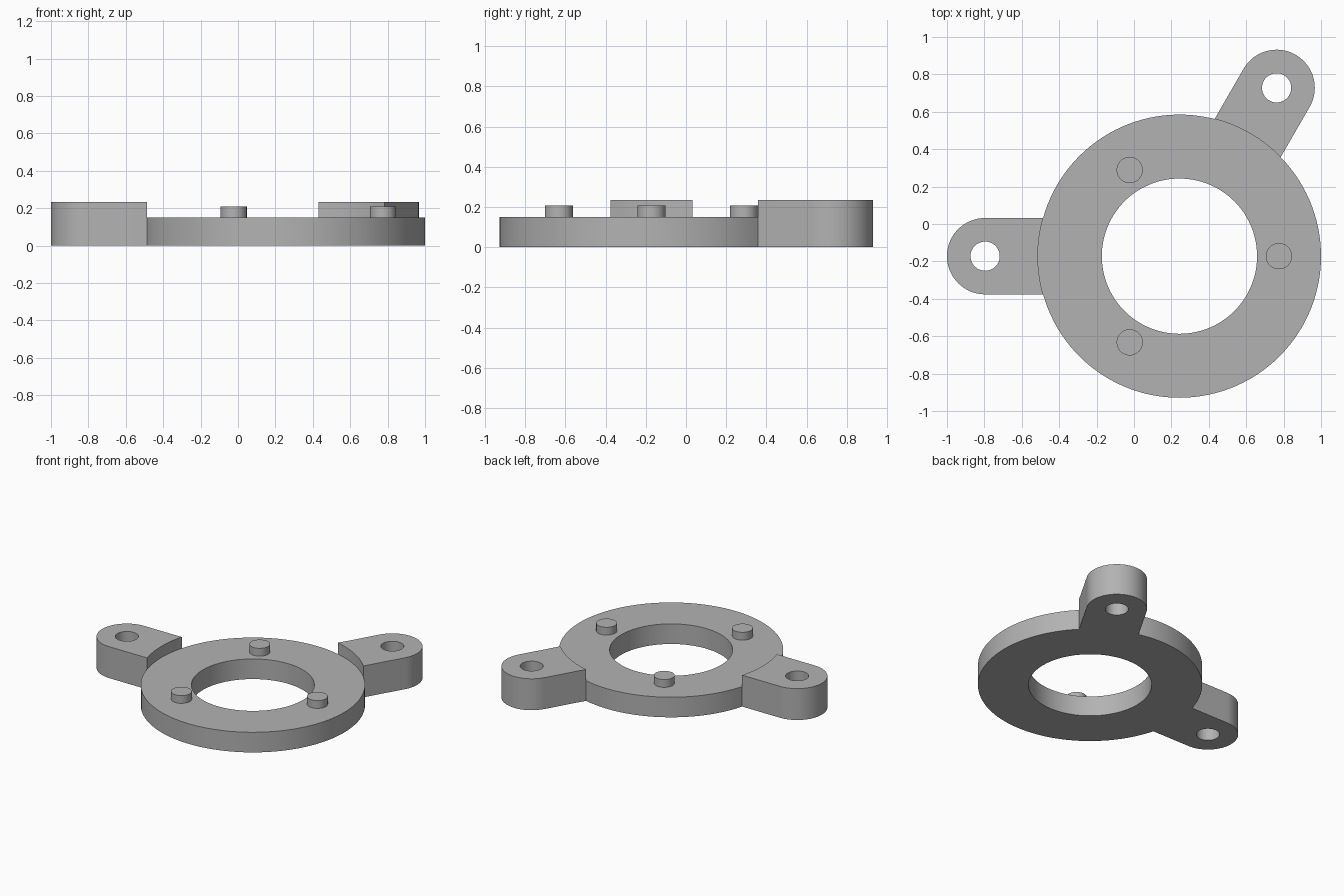
import bpy, bmesh
from math import sin, cos, asin, pi, ceil, radians
from mathutils import Vector

cube = bpy.data.objects.get("Cube")
if cube:
    bpy.data.objects.remove(cube)

# Main dimensions
CENTRE = Vector((0.243, -0.172, 0))
RING_R, BORE_R, RING_H = 0.757, 0.415, 0.15
EAR_R, EAR_HOLE, EAR_DIST, EAR_H = 0.204, 0.078, 1.039, 0.234
PIN_R, PIN_DIST, PIN_TOP = 0.07, 0.532, 0.208
EAR_ANGLES = (radians(60), radians(180))
HALF = asin(EAR_R / RING_R)

grey = bpy.data.materials.new("plain_grey")
grey.use_nodes = True
colour = (0.45, 0.45, 0.45, 1)
grey.diffuse_color = colour
grey.node_tree.nodes["Principled BSDF"].inputs["Base Color"].default_value = colour


def polar(radius, angle):
    return Vector((radius * cos(angle), radius * sin(angle), 0))


def arc(radius, start, end, centre=Vector()):
    """Points along an arc, both ends included."""
    n = max(2, ceil(abs(end - start) / (pi / 60)))
    return [centre + polar(radius, start + (end - start) * i / n) for i in range(n + 1)]


def circle(radius, centre=Vector()):
    return arc(radius, 0, 2 * pi, centre)[:-1]


def fill(bm, *loops):
    """Fill a flat outline, further loops being holes."""
    edges = []
    for loop in loops:
        vs = [bm.verts.new(p) for p in loop]
        edges += [bm.edges.new((a, b)) for a, b in zip(vs, vs[1:] + vs[:1])]
    bmesh.ops.triangle_fill(bm, edges=edges, use_beauty=True, normal=(0, 0, 1))


def raise_faces(bm, faces, height):
    """Extrude faces upward and drop the originals."""
    new = bmesh.ops.extrude_face_region(bm, geom=faces)["geom"]
    bmesh.ops.translate(bm, vec=(0, 0, height),
                        verts=[g for g in new if isinstance(g, bmesh.types.BMVert)])
    old = [f for f in faces if f.is_valid]
    if old:
        bmesh.ops.delete(bm, geom=old, context="FACES")


def finish(obj):
    obj.data.materials.append(grey)
    bpy.ops.object.select_all(action="DESELECT")
    obj.select_set(True)
    bpy.context.view_layer.objects.active = obj
    bpy.ops.object.shade_smooth_by_angle(angle=radians(30))


# Ring outline, split where the ears join
first, second = EAR_ANGLES
stops = [first - HALF, first + HALF, second - HALF, second + HALF, first - HALF + 2 * pi]
outer = []
for a, b in zip(stops, stops[1:]):
    outer += arc(RING_R, a, b)[:-1]

bm = bmesh.new()
fill(bm, outer, circle(BORE_R))

# Ear outlines, each sharing its inner arc with the ring
for angle in EAR_ANGLES:
    hub = polar(EAR_DIST, angle)
    outline = arc(RING_R, angle + HALF, angle - HALF)
    outline += arc(EAR_R, angle - pi / 2, angle + pi / 2, hub)
    fill(bm, outline, circle(EAR_HOLE, hub))
bmesh.ops.remove_doubles(bm, verts=bm.verts[:], dist=0.0001)

# Thicken the plate, then lift the ears above the ring
sheet = bm.faces[:]
bmesh.ops.duplicate(bm, geom=bm.verts[:] + bm.edges[:] + sheet)
raise_faces(bm, sheet, RING_H)
bmesh.ops.remove_doubles(bm, verts=bm.verts[:], dist=0.0001)
ears = [f for f in bm.faces
        if min(v.co.z for v in f.verts) > RING_H - 0.001
        and max(v.co.length for v in f.verts) > RING_R + 0.05]
raise_faces(bm, ears, EAR_H - RING_H)
bmesh.ops.recalc_face_normals(bm, faces=bm.faces[:])

mesh = bpy.data.meshes.new("mounting_ring")
bm.to_mesh(mesh)
bm.free()
ring = bpy.data.objects.new("mounting_ring", mesh)
ring.location = CENTRE
bpy.context.collection.objects.link(ring)
finish(ring)

# Locating pins on the ring
for i in range(3):
    spot = CENTRE + polar(PIN_DIST, i * 2 * pi / 3)
    spot.z = (RING_H + PIN_TOP) / 2
    bpy.ops.mesh.primitive_cylinder_add(vertices=48, radius=PIN_R,
                                        depth=PIN_TOP - RING_H, location=spot)
    pin = bpy.context.object
    pin.name = f"locating_pin_{i + 1}"
    finish(pin)
